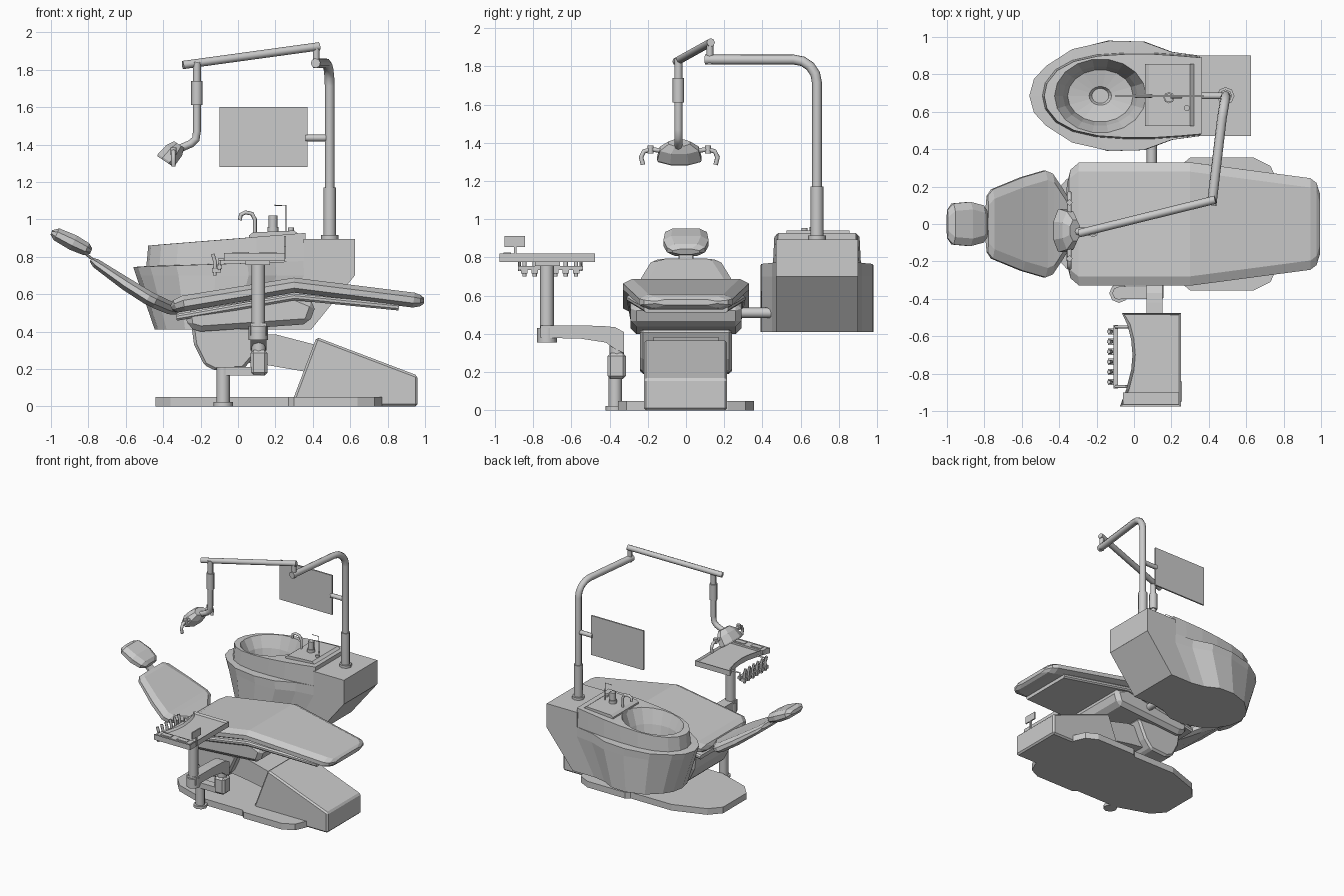
import bpy, bmesh, math
from mathutils import Vector

if "Cube" in bpy.data.objects:
    bpy.data.objects.remove(bpy.data.objects["Cube"])

UY = 0.685  # centre line of the spittoon unit


def finish(name, bm, bevel=0.0):
    bmesh.ops.recalc_face_normals(bm, faces=bm.faces[:])
    me = bpy.data.meshes.new(name)
    bm.to_mesh(me)
    bm.free()
    ob = bpy.data.objects.new(name, me)
    bpy.context.collection.objects.link(ob)
    if bevel:
        m = ob.modifiers.new("bevel", 'BEVEL')
        m.width, m.segments, m.limit_method = bevel, 1, 'ANGLE'
    return ob


def loft(name, rings, bevel=0.0):
    bm = bmesh.new()
    vs = [[bm.verts.new(p) for p in r] for r in rings]
    n = len(vs[0])
    for a, b in zip(vs, vs[1:]):
        for i in range(n):
            bm.faces.new((a[i], a[(i + 1) % n], b[(i + 1) % n], b[i]))
    bm.faces.new(vs[0])
    bm.faces.new(vs[-1])
    return finish(name, bm, bevel)


def side_prism(name, pts, y0, y1, bevel=0.0):
    return loft(name, [[(x, y, z) for x, z in pts] for y in (y0, y1)], bevel)


def top_prism(name, pts, z0, z1, bevel=0.0):
    return loft(name, [[(x, y, z) for x, y in pts] for z in (z0, z1)], bevel)


def box(name, x0, x1, y0, y1, z0, z1, bevel=0.0):
    return top_prism(name, [(x0, y0), (x1, y0), (x1, y1), (x0, y1)], z0, z1, bevel)


def pad(name, stations, edge=0.03):
    """Cushion along the chair: stations are (x, z, half width, thickness)."""
    rings = []
    for i, (x, z, w, t) in enumerate(stations):
        a, b = stations[max(i - 1, 0)], stations[min(i + 1, len(stations) - 1)]
        nrm = Vector((a[1] - b[1], 0, b[0] - a[0])).normalized()
        h, k = t / 2, t / 5
        sec = [(w, -k), (w, k), (w - edge, h), (-w + edge, h),
               (-w, k), (-w, -k), (-w + edge, -h), (w - edge, -h)]
        rings.append([Vector((x, y, z)) + nrm * d for y, d in sec])
    return loft(name, rings)


def tube(name, path, r, sides=8):
    cu = bpy.data.curves.new(name, 'CURVE')
    cu.dimensions = '3D'
    cu.bevel_depth, cu.bevel_resolution, cu.use_fill_caps = r, (sides - 4) // 2, True
    sp = cu.splines.new('POLY')
    sp.points.add(len(path) - 1)
    for p, c in zip(sp.points, path):
        p.co = (*c, 1)
    ob = bpy.data.objects.new(name, cu)
    bpy.context.collection.objects.link(ob)
    return ob


def mirrored(half, c=0.0):
    """Closed outline from (x, half width) points that start and end on the axis or not."""
    return [(x, c - h) for x, h in half] + [(x, c + h) for x, h in reversed(half) if h > 1e-6]


# base plate with side wings, wedge housing and lift arm
top_prism("base_plate", mirrored([(-.44, .15), (-.36, .24), (-.1, .33), (.27, .33), (.3, .355),
                                  (.64, .355), (.73, .31), (.77, .22)]), 0, .05)
side_prism("wedge_housing", [(.28, 0), (.42, .37), (.96, .165), (.96, 0)], -.22, .215, .012)
side_prism("lift_arm", [(0, .24), (.05, .38), (.2, .385), (.45, .32), (.45, .17), (.16, .22)], -.17, .17)

# seat shell
side_prism("seat_shell", [(-.28, .51), (-.27, .42), (-.2, .4), (.38, .44), (.42, .55), (.3, .6)], -.29, .29, .03)
side_prism("hinge_cover", [(-.25, .44), (-.235, .33), (-.18, .22), (-.12, .19), (.03, .2), (.09, .27),
                           (.16, .42)], -.24, .24, .015)
pad("seat_tray", [(-.33, .475, .29, .035), (.3, .585, .31, .035), (.86, .53, .22, .035)], .01)

# cushions
pad("seat_cushion", [(-.355, .525, .22, .03), (-.335, .535, .29, .07), (-.29, .55, .33, .085),
                     (.3, .648, .33, .08), (.94, .568, .245, .08), (.975, .565, .22, .06),
                     (.995, .565, .16, .03)], .05)
pad("backrest", [(-.785, .785, .15, .025), (-.76, .765, .185, .05), (-.6, .655, .25, .07),
                 (-.48, .58, .285, .075), (-.44, .56, .27, .075), (-.36, .525, .15, .07),
                 (-.32, .51, .1, .04)], .05)
pad("headrest", [(-.998, .93, .075, .025), (-.97, .92, .11, .07), (-.88, .875, .118, .085),
                 (-.81, .84, .1, .07), (-.785, .83, .07, .03)], .04)
pad("headrest_bar", [(-.85, .845, .04, .015), (-.72, .74, .04, .015)], .005)

# spittoon unit: one loft from the floor of the body, over the rim, into the bowl
body = [(-.56, 0), (-.535, .09), (-.47, .16), (-.33, .25), (-.13, .295), (.05, .29), (.2, .235),
        (.35, .215), (.625, .215), (.625, 0)]
rim = [(-.49, 0), (-.475, .07), (-.42, .14), (-.33, .19), (-.2, .22), (-.05, .23), (.1, .23),
       (.25, .22), (.36, .21), (.36, 0)]


def level(half, zf, xf=lambda x: x, s=1.0):
    return [(xf(x), y, zf(x)) for x, y in mirrored([(x, h * s) for x, h in half], UY)]


def oval(rx, ry):
    return [(-.18 - rx * math.cos(math.pi * i / 9), abs(ry * math.sin(math.pi * i / 9))) for i in range(10)]


def rim_z(x):
    return .86 + (x + .48) * .08


loft("spittoon_unit", [
    level(body, lambda x: .41, lambda x: -.445 + (x + .56) * .705),
    level(body, lambda x: .70, lambda x: -.545 + (x + .56) * .987),
    level(body, lambda x: .745 + (x + .56) * .035),
    level(rim, lambda x: .75 + (x + .49) * .03),
    level(rim, rim_z, lambda x: x + .01 if x < 0 else x, .97),
    level(oval(.245, .198), rim_z),
    level(oval(.2, .16), lambda x: .78),
    level(oval(.175, .14), lambda x: .68),
    level(oval(.06, .05), lambda x: .66),
    level(oval(.045, .04), lambda x: .64)])
box("unit_tower", .35, .625, UY - .215, UY + .215, .7, .895)
side_prism("tap_deck", [(.05, .82), (.06, .915), (.08, .93), (.3, .94), (.34, .91), (.34, .82)], .525, .855)
tube("unit_link", [(.095, .2, .51), (.095, .45, .51)], .027)

# taps and cup
tube("bowl_spout", [(.09, UY, .92), (.09, UY, 1.0), (.075, UY, 1.03), (.04, UY, 1.037),
                    (.015, UY, 1.025), (.01, UY, .995)], .011)
tube("cup_stand", [(.187, .675, .93), (.187, .675, .96)], .03)
tube("cup", [(.187, .675, .96), (.187, .675, 1.02)], .024)
tube("cup_filler", [(.257, .675, .93), (.257, .675, 1.075), (.195, .675, 1.075)], .003, 4)
tube("tap_knob", [(.283, .62, .93), (.283, .62, .955)], .016)

# lamp pole and arms
tube("pole_collar", [(.49, UY, .89), (.49, UY, .915)], .047)
tube("pole_sleeve", [(.49, UY, .9), (.49, UY, 1.17)], .034)
bend = [(.49 - .02 * (1 - math.cos(a)), UY - .12 * (1 - math.cos(a)), 1.715 + .12 * math.sin(a))
        for a in (math.pi / 8 * i for i in range(5))]
tube("pole", [(.49, UY, 1.1)] + bend + [(.415, .1, 1.835)], .026)
tube("arm_joint", [(.418, .125, 1.81), (.418, .125, 1.93)], .018)
tube("lamp_arm", [(.435, .13, 1.925), (-.295, -.05, 1.825)], .022)
tube("lamp_drop", [(-.22, -.04, 1.84), (-.22, -.04, 1.47), (-.225, -.04, 1.43), (-.25, -.04, 1.405),
                   (-.32, -.04, 1.375)], .021)
tube("lamp_drop_sleeve", [(-.22, -.04, 1.61), (-.22, -.04, 1.64), (-.22, -.04, 1.74)], .03)

# lamp head: flattened octagons along a tilted axis
u, c0 = Vector((.83, 0, -.55)), Vector((-.315, -.035, 1.4))
d = Vector((-.075, 0, -.09))
octa = [(math.cos(math.pi / 4 * (i + .5)), math.sin(math.pi / 4 * (i + .5))) for i in range(8)]
loft("lamp_head", [[c0 + d * t + u * (b * h) + Vector((0, a * w, 0)) for a, b in octa]
                   for t, w, h in ((0, .06, .035), (.35, .11, .055), (.9, .125, .06), (1, .12, .055), (.75, .09, .04))])
for s, side in ((-1, "right"), (1, "left")):
    tube("lamp_handle_" + side, [(-.345, -.035 + s * y, z) for y, z in
         ((.1, 1.36), (.15, 1.365), (.185, 1.355), (.2, 1.325), (.19, 1.285))], .012)
    tube("lamp_handle_knob_" + side, [(-.345, -.035 + s * .15, 1.345), (-.345, -.035 + s * .15, 1.385)], .016)

# monitor
box("monitor", -.1, .372, UY - .006, UY + .006, 1.28, 1.6)
tube("monitor_bracket", [(.36, UY, 1.435), (.48, UY, 1.435)], .018)

# delivery post and arms
tube("post_foot", [(-.08, -.37, 0), (-.08, -.37, .022)], .052)
tube("post", [(-.08, -.37, 0), (-.08, -.37, .21)], .036)
box("post_arm", -.08, .12, -.4, -.335, .165, .21)
box("arm_knuckle", .067, .158, -.41, -.315, .165, .3, .015)
tube("arm_riser", [(.11, -.362, .28), (.11, -.362, .4)], .038)
loft("swing_arm", [[(.11 + sx * .043, y, z) for sx, z in ((-1, a), (1, a), (1, b), (-1, b))]
                   for y, a, b in ((-.325, .3, .41), (-.37, .32, .435), (-.42, .355, .44),
                                   (-.55, .375, .445), (-.76, .38, .445))])
tube("tray_knuckle", [(.108, -.728, .355), (.108, -.728, .43)], .052)
tube("tray_column", [(.108, -.728, .36), (.108, -.728, .775)], .037)
box("tray_mount", .04, .17, -.79, -.66, .755, .78)

# instrument tray: concave left edge, recessed top
tray = [(-.065, -.475), (-.035, -.54), (-.015, -.62), (-.008, -.7), (-.015, -.78), (-.04, -.88),
        (-.075, -.975), (.25, -.975), (.25, -.475)]
bm = bmesh.new()
lo = bm.faces.new([bm.verts.new((x, y, .777)) for x, y in tray])
ext = bmesh.ops.extrude_face_region(bm, geom=[lo], use_keep_orig=True)
bmesh.ops.translate(bm, vec=(0, 0, .043), verts=[v for v in ext["geom"] if isinstance(v, bmesh.types.BMVert)])
bmesh.ops.recalc_face_normals(bm, faces=bm.faces[:])
top = [f for f in bm.faces if f.normal.z > .9]
bmesh.ops.inset_region(bm, faces=top, thickness=.015)
bmesh.ops.translate(bm, vec=(0, 0, -.015), verts=top[0].verts[:])
finish("instrument_tray", bm)
box("tray_front_panel", -.06, .24, -.965, -.9, .79, .82)
for i, x in enumerate((-.03, .115)):
    box(f"tray_key_{i}", x, x + .09, -.955, -.915, .81, .825)

# control panel on a stem
box("control_stem", .245, .257, -.9, -.888, .79, .87)
box("control_panel", .247, .257, -.95, -.842, .855, .912)

# instrument rack with hanging handpieces
for y in (-.55, -.87):
    tube("rack_bracket", [(.0, y, .785), (-.1, y, .785), (-.1, y, .73)], .008, 4)
box("rack_bar", -.11, -.085, -.88, -.54, .735, .755)
for i in range(6):
    y = -.845 + i * .054
    box(f"holder_{i}", -.14, -.09, y - .017, y + .017, .715, .74)
    tube(f"handpiece_{i}", [(-.125, y, .7), (-.122, y, .77), (-.135, y, .815)], .011, 6)
